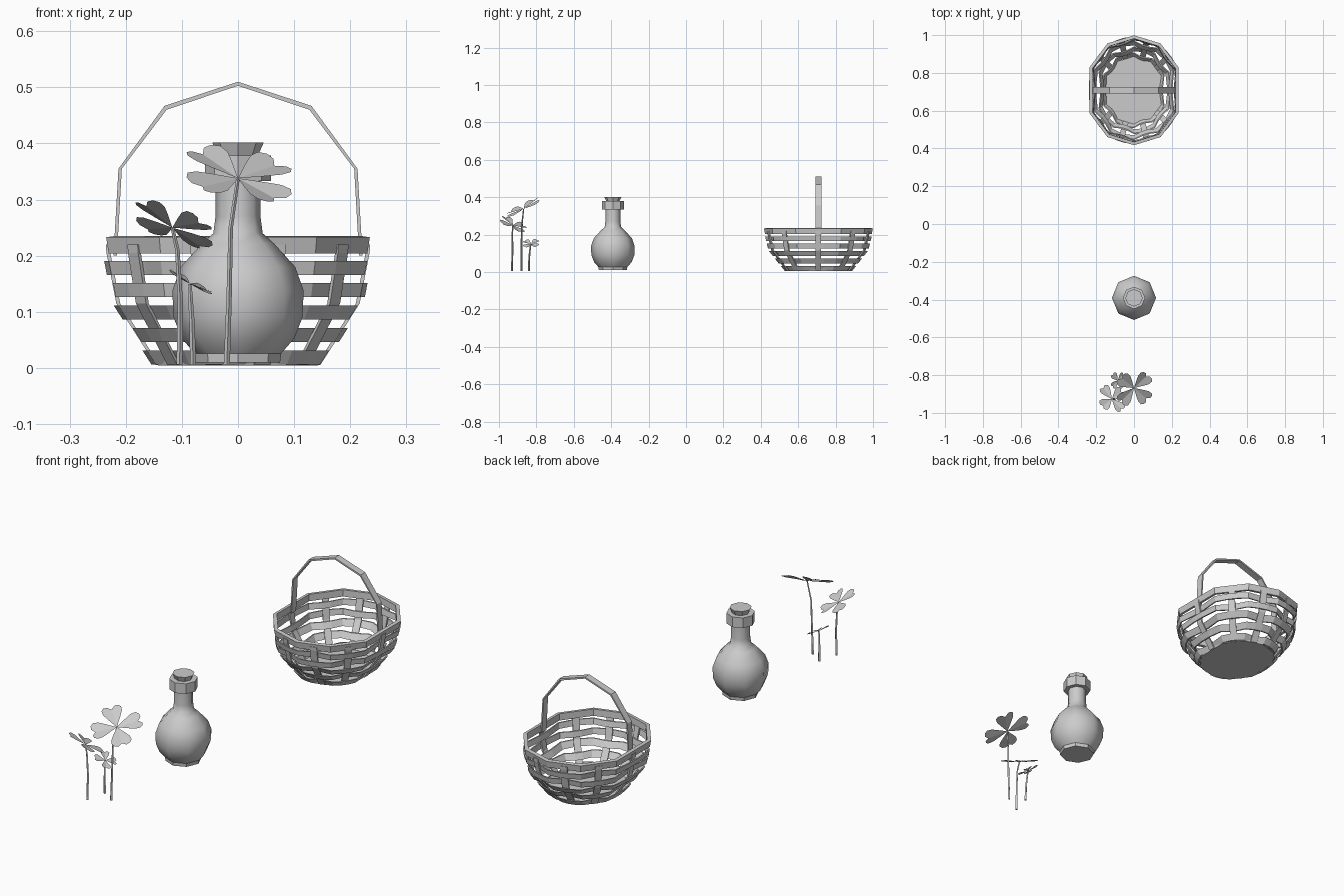
import bpy, math
from mathutils import Vector as V

if "Cube" in bpy.data.objects:
    bpy.data.objects.remove(bpy.data.objects["Cube"])


def make(name, verts, faces, smooth=None):
    me = bpy.data.meshes.new(name)
    me.from_pydata([tuple(v) for v in verts], [], faces)
    ob = bpy.data.objects.new(name, me)
    bpy.context.collection.objects.link(ob)
    if smooth:
        bpy.ops.object.select_all(action='DESELECT')
        ob.select_set(True)
        bpy.context.view_layer.objects.active = ob
        bpy.ops.object.shade_smooth_by_angle(angle=math.radians(smooth))
    return ob


def loft(name, sections, ring=False, smooth=None):
    """Skin equal-sized sections; close into a ring or cap both ends."""
    n, m = len(sections[0]), len(sections)
    verts = [p for s in sections for p in s]
    faces = []
    for i in range(m if ring else m - 1):
        a, b = i * n, (i + 1) % m * n
        faces += [(a + j, a + (j + 1) % n, b + (j + 1) % n, b + j) for j in range(n)]
    if not ring:
        faces += [tuple(range(n))[::-1], tuple(range((m - 1) * n, m * n))]
    return make(name, verts, faces, smooth)


def circle(x, y, z, r, n, turn=0.0):
    return [V((x + r * math.cos(math.tau * k / n + turn),
               y + r * math.sin(math.tau * k / n + turn), z)) for k in range(n)]


# ---------- basket ----------
CY = 0.708
quarter = [(0, .29), (.14, .247), (.234, .122)]
half = quarter + [(x, -y) for x, y in reversed(quarter)]
oval = [V((x, y, 0)) for x, y in half + [(-x, -y) for x, y in half[1:-1]]]
N = len(oval)
mids = [(oval[i] + oval[(i + 1) % N]) / 2 for i in range(N)]
profile = [(.61, .005), (.91, .115), (.985, .205)]


def scale_at(z):
    for (s0, z0), (s1, z1) in zip(profile, profile[1:]):
        if z <= z1:
            break
    return s0 + (s1 - s0) * (z - z0) / (z1 - z0)


def place(p, s, off, z):
    q = p * s + p.normalized() * off
    return V((q.x, CY + q.y, z))


def box_ring(p, z0, z1, off, t):
    s0, s1 = scale_at(z0), scale_at(z1)
    return [place(p, s0, off - t, z0), place(p, s0, off + t, z0),
            place(p, s1, off + t, z1), place(p, s1, off - t, z1)]


# base plate
loft("basket_base", [[place(p, .61, 0, .004) for p in oval],
                     [place(p, .62, 0, .012) for p in oval]])
# woven bands, passing in and out of the stakes
for b in range(5):
    z = .006 + b * .04
    sections = []
    for i in range(N):
        sections.append(box_ring(oval[i], z, z + .025, 0, .003))
        w = .008 if (i + b) % 2 else -.008
        for f in (.36, .64):
            sections.append(box_ring(oval[i].lerp(oval[(i + 1) % N], f), z, z + .025, w, .003))
    loft("basket_band", sections, ring=True)
# upright stakes in the middle of each side
for i in range(N):
    t = (oval[(i + 1) % N] - oval[i]).normalized() * .015
    loft("basket_stake", [[place(mids[i], s, -.003, z) - t, place(mids[i], s, .004, z) - t,
                           place(mids[i], s, .004, z) + t, place(mids[i], s, -.003, z) + t]
                          for s, z in profile + [(.99, .22)]])
# rim
loft("basket_rim", [[place(p, .965, -.008, .205), place(p, .985, 0, .204),
                     place(p, 1.0, .001, .233), place(p, .97, -.008, .235)] for p in oval], ring=True)
# handle
arch = [(.222, .2), (.213, .355), (.131, .467), (0, .51)]
arch = arch + [(-x, z) for x, z in arch[-2::-1]]
inner = [(x * .972, z - .007 * (z > .36)) for x, z in arch]
loft("basket_handle", [[V((a, CY - .016, b)), V((a, CY + .016, b)),
                        V((c, CY + .016, d)), V((c, CY - .016, d))]
                       for (a, b), (c, d) in zip(arch, inner)])

# ---------- bottle ----------
BY = -.391


def lathe(name, prof, smooth=None):
    loft(name, [circle(0, BY, z, r, 8) for r, z in prof], smooth=smooth)


lathe("bottle_foot", [(.075, .01), (.077, .026)])
lathe("bottle_body", [(.077, .026), (.1, .052), (.115, .09), (.117, .138), (.102, .18),
                      (.064, .222), (.044, .24), (.04, .27), (.04, .335)], 50)
lathe("bottle_collar", [(.059, .333), (.059, .379)])
lathe("bottle_cork", [(.032, .37), (.046, .402)])

# ---------- clovers ----------
lobe = [(.4, .24), (.66, .38), (.86, .4), (.98, .3), (1, .15)]


def clover(name, head, r, a, b, turn, stem):
    """Four heart leaflets on the tilted plane z = a*x + b*y, with a bent stem."""
    n = V((-a, -b, 1)).normalized()
    u = V((1, 0, a)).normalized()
    v = n.cross(u)
    h = V(head)
    verts, faces = [], []
    for k in range(4):
        t = turn + k * math.pi / 2
        d = u * math.cos(t) + v * math.sin(t)
        e = n.cross(d)
        o = len(verts)
        verts += [h, h + r * (.87 * d + .04 * n)]
        for sgn in (1, -1):
            verts += [h + r * (x * d + sgn * y * e + (.2 * y + .04 * x) * n) for x, y in lobe]
        faces += [(o, *[o + 6 - j for j in range(5)][::-1], o + 1)[::-1],
                  (o, *range(o + 7, o + 12), o + 1)]
    make(name + "_leaves", verts, faces)
    path = stem + [head]
    loft(name + "_stem", [circle(x, y, z, .0055 - .003 * i / len(path), 4)
                          for i, (x, y, z) in enumerate(path)])


clover("tall_clover", (0, -.868, .338), .105, -.2, .5, math.radians(50),
       [(-.02, -.88, .006), (-.016, -.88, .12), (-.013, -.878, .25)])
clover("middle_clover", (-.117, -.926, .25), .08, -.4, -.45, math.radians(35),
       [(-.104, -.93, .006), (-.103, -.928, .12), (-.108, -.928, .21)])
clover("small_clover", (-.086, -.828, .15), .048, -.55, .08, math.radians(45),
       [(-.08, -.84, .006), (-.082, -.838, .08), (-.085, -.833, .13)])
